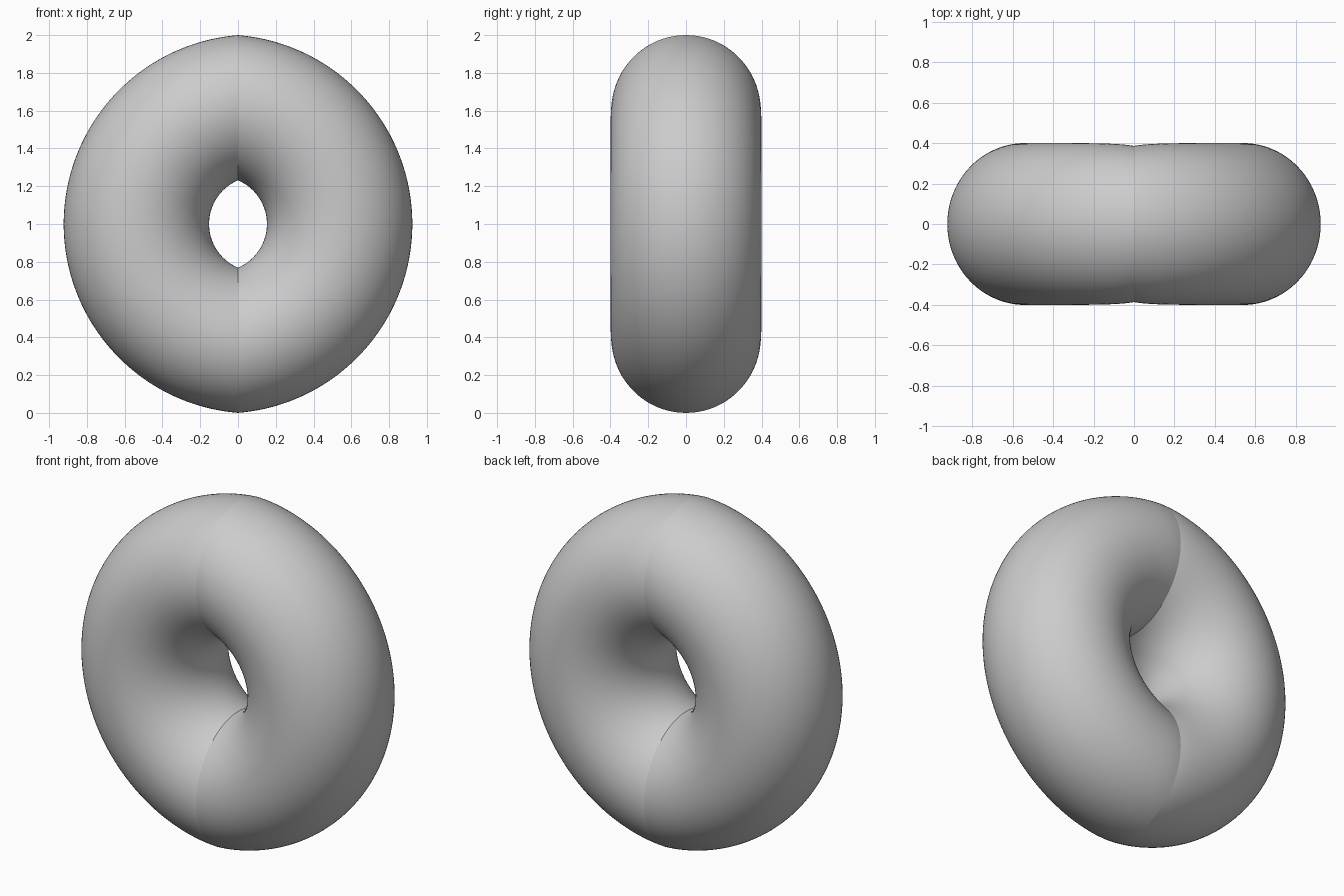
import bpy, bmesh
from math import pi, cos, sin, acos, exp

if "Cube" in bpy.data.objects:
    bpy.data.objects.remove(bpy.data.objects["Cube"])

R, A, B = 0.627, 0.376, 0.40   # ring radius, tube half-width, tube half-depth
ARC, TUBE = 128, 96            # steps along the half ring and around the tube


def tube_point(u, phi):
    """Point on the right half: each arc is centred left of x=0 so it meets the seam at an angle."""
    rho = R + A * cos(phi)
    d = 0.089 - 0.009 * cos(phi)
    t = acos(d / rho) * (2 * u - 1)
    x = max(rho * cos(t) - d, 0.0)
    depth = B - 0.014 * exp(-x / 0.08)     # shallow groove at the seam
    return x, depth * sin(phi), 1 + rho * sin(t)


# right half of the ring
bm = bmesh.new()
rings = [[bm.verts.new(tube_point(i / ARC, 2 * pi * j / TUBE)) for j in range(TUBE)]
         for i in range(ARC + 1)]
for a, b in zip(rings, rings[1:]):
    for j in range(TUBE):
        k = (j + 1) % TUBE
        bm.faces.new((a[j], b[j], b[k], a[k]))
bmesh.ops.recalc_face_normals(bm, faces=bm.faces)
# make sure the outermost face points outward
outer = max(bm.faces, key=lambda f: f.calc_center_median().x)
if outer.normal.x < 0:
    bmesh.ops.reverse_faces(bm, faces=bm.faces)

mesh = bpy.data.meshes.new("ring")
bm.to_mesh(mesh)
bm.free()
mesh.polygons.foreach_set("use_smooth", [True] * len(mesh.polygons))
ring = bpy.data.objects.new("ring", mesh)
bpy.context.collection.objects.link(ring)

# left half, left unmerged so the seam crease stays sharp
mirror = ring.modifiers.new("mirror", 'MIRROR')
mirror.use_axis = (True, False, False)
mirror.use_mirror_merge = False
